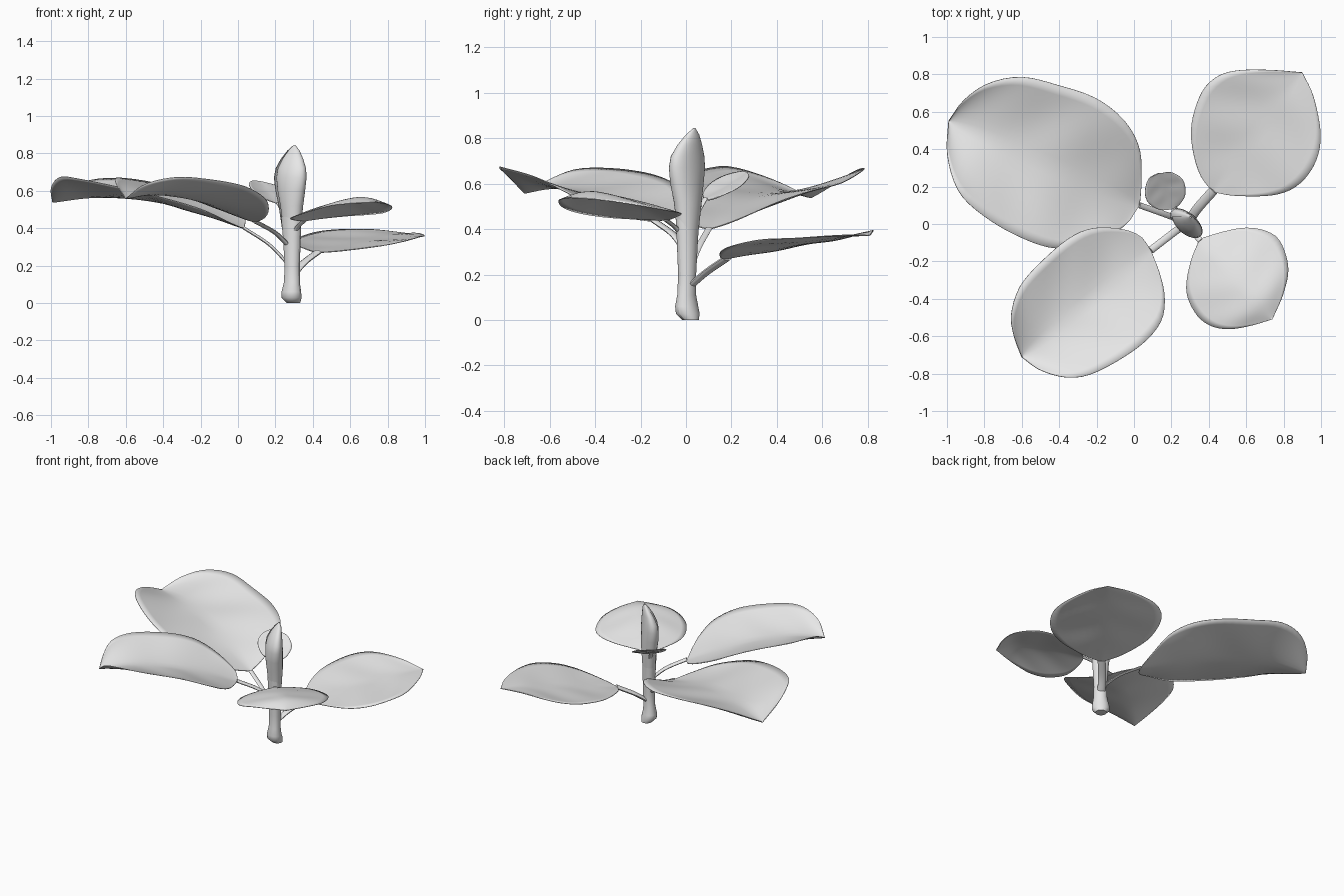
import bpy, math
from mathutils import Vector

if "Cube" in bpy.data.objects:
    bpy.data.objects.remove(bpy.data.objects["Cube"], do_unlink=True)

grey = bpy.data.materials.new("plain grey")
grey.use_nodes = True
grey.diffuse_color = (0.8, 0.8, 0.8, 1)
grey.node_tree.nodes["Principled BSDF"].inputs["Base Color"].default_value = (0.8, 0.8, 0.8, 1)


def add_mesh(name, verts, faces):
    mesh = bpy.data.meshes.new(name)
    mesh.from_pydata(verts, [], faces)
    mesh.materials.append(grey)
    ob = bpy.data.objects.new(name, mesh)
    bpy.context.collection.objects.link(ob)
    bpy.ops.object.select_all(action='DESELECT')
    bpy.context.view_layer.objects.active = ob
    ob.select_set(True)
    bpy.ops.object.shade_smooth_by_angle(angle=math.radians(50))
    return ob


def spline(points, t):
    """Catmull-Rom curve through the points, t from 0 to 1."""
    p = [Vector(q) for q in points]
    p = [2 * p[0] - p[1]] + p + [2 * p[-1] - p[-2]]
    n = len(p) - 3
    i = min(int(t * n), n - 1)
    u = t * n - i
    a, b, c, d = p[i:i + 4]
    return 0.5 * (2 * b + (c - a) * u + (2 * a - 5 * b + 4 * c - d) * u ** 2
                  + (3 * b - a - 3 * c + d) * u ** 3)


def even(points, count):
    """Resample a smooth curve at equal lengths."""
    fine = [spline(points, i / 200) for i in range(201)]
    run = [0]
    for a, b in zip(fine, fine[1:]):
        run.append(run[-1] + (b - a).length)
    out, k = [], 0
    for i in range(count + 1):
        goal = run[-1] * i / count
        while k < 199 and run[k + 1] < goal:
            k += 1
        f = min(1, (goal - run[k]) / (run[k + 1] - run[k]))
        out.append(fine[k].lerp(fine[k + 1], f))
    return out


def leaf(name, base, tip, left, right, rib):
    """Curved blade between two rims, bent along its midrib."""
    rows, half = 32, 8
    rim_l = even([base] + left + [tip], rows)
    rim_r = even([base] + right + [tip], rows)
    start, end = Vector(base), Vector(tip)
    axis = (end - start).to_2d()
    verts, faces = [], []
    for i in range(rows + 1):
        a, b = rim_l[i], rim_r[i]
        t = ((a + b) / 2 - start).to_2d().dot(axis) / axis.length_squared
        t = min(1, max(0, t))
        mid = start.lerp(end, t)
        mid.z = spline([(0, 0, z) for z in rib], t).z
        for j in range(-half, half + 1):
            v = abs(j) / half
            rim = a if j < 0 else b
            p = mid.lerp(rim, v)
            p.z = mid.z + (rim.z - mid.z) * v ** 1.5
            # Gentle ripples that fade out at the rib and rim
            p.z += (0.02 * axis.length * math.sin(t * 16 + v * 3) * v * (1 - v)
                    * math.sin(math.pi * t))
            verts.append(p)
    w = 2 * half + 1
    for i in range(rows):
        for j in range(w - 1):
            k = i * w + j
            faces.append((k, k + 1, k + w + 1, k + w))
    ob = add_mesh(name, verts, faces)
    # Make the upper side face up
    if sum(p.normal.z for p in ob.data.polygons) < 0:
        ob.data.flip_normals()
    solid = ob.modifiers.new("thickness", 'SOLIDIFY')
    solid.thickness = 0.004
    return ob


def petiole(name, points, width):
    """Leaf stalk, flatter than it is wide."""
    path = even(points, 10)
    verts, faces, n = [], [], 10
    for i, p in enumerate(path):
        d = (path[min(i + 1, 10)] - path[max(i - 1, 0)]).normalized()
        side = d.cross(Vector((0, 0, 1))).normalized()
        up = side.cross(d)
        for k in range(n):
            a = 2 * math.pi * k / n
            verts.append(p + side * math.cos(a) * width + up * math.sin(a) * width * 0.5)
    for i in range(10):
        for k in range(n):
            m = (k + 1) % n
            faces.append((i * n + k, i * n + m, i * n + n + m, i * n + n + k))
    faces += [tuple(range(n))[::-1], tuple(range(10 * n, 11 * n))]
    return add_mesh(name, verts, faces)


def column(name, rings, turns=1.0, inner=1.0):
    """Loft of ellipses (x, y, z, long, short); the long axis runs front right.
    More than one turn gives a rolled sheet that starts at the inner scale."""
    cols = round(28 * turns)
    verts, faces = [], []
    lx, sx = Vector((0.75, -0.66, 0)), Vector((0.66, 0.75, 0))
    for x, y, z, a, b in rings:
        for k in range(cols + 1):
            ang = 2 * math.pi * turns * k / cols
            grow = inner + (1 - inner) * min(1, k / (cols * 0.7))
            verts.append(Vector((x, y, z)) + lx * a * grow * math.cos(ang)
                         + sx * b * grow * math.sin(ang))
    w = cols + 1
    for i in range(len(rings) - 1):
        for k in range(cols):
            s = i * w + k
            faces.append((s, s + 1, s + w + 1, s + w))
    if turns == 1:
        faces += [tuple(range(cols))[::-1],
                  tuple(range((len(rings) - 1) * w, len(rings) * w - 1))]
    return add_mesh(name, verts, faces)


# Stem with a flared foot
column("stem", [(0.296, 0.02, 0.0, 0.036, 0.036), (0.287, 0.008, 0.028, 0.056, 0.05),
                (0.285, 0.003, 0.06, 0.057, 0.046), (0.288, 0.003, 0.11, 0.046, 0.038),
                (0.29, 0.005, 0.2, 0.042, 0.038), (0.288, 0.006, 0.35, 0.052, 0.042),
                (0.285, 0.007, 0.46, 0.062, 0.045)])

# Rolled young leaf on top: one sheet wound round itself
column("rolled_leaf", [
    (0.286, 0.007, 0.40, 0.056, 0.044), (0.283, 0.006, 0.52, 0.074, 0.054),
    (0.280, 0.002, 0.6, 0.094, 0.058), (0.280, 0.002, 0.67, 0.106, 0.057),
    (0.283, 0.005, 0.72, 0.1, 0.05), (0.289, 0.015, 0.77, 0.074, 0.037),
    (0.297, 0.028, 0.815, 0.04, 0.021), (0.302, 0.037, 0.845, 0.005, 0.004)],
    turns=1.6, inner=0.7)

# Leaf stalks
petiole("back_right_stalk", [(0.275, 0.01, 0.2), (0.17, 0.05, 0.31), (0.03, 0.10, 0.402)], 0.016)
petiole("front_right_stalk", [(0.275, 0.0, 0.3), (0.2, -0.055, 0.375), (0.09, -0.14, 0.437)], 0.02)
petiole("back_left_stalk", [(0.295, 0.02, 0.15), (0.345, 0.09, 0.21), (0.425, 0.18, 0.272)], 0.026)
petiole("front_left_stalk", [(0.295, -0.01, 0.34), (0.315, -0.04, 0.40), (0.355, -0.09, 0.442)], 0.016)
petiole("small_stalk", [(0.28, 0.02, 0.38), (0.255, 0.045, 0.46), (0.215, 0.085, 0.535)], 0.014)

# Leaf blades
leaf("back_right_leaf", (0.03, 0.10, 0.40), (-0.99, 0.55, 0.54),
     [(0.04, 0.22, 0.44), (0.03, 0.40, 0.52), (-0.05, 0.55, 0.57), (-0.2, 0.67, 0.60),
      (-0.4, 0.74, 0.635), (-0.6, 0.785, 0.668), (-0.78, 0.75, 0.66), (-0.91, 0.66, 0.61)],
     [(-0.05, -0.01, 0.435), (-0.2, -0.09, 0.505), (-0.42, -0.13, 0.57), (-0.65, -0.05, 0.625),
      (-0.85, 0.08, 0.665), (-0.95, 0.2, 0.675), (-0.998, 0.38, 0.62)],
     [0.40, 0.472, 0.53, 0.56, 0.565, 0.54])
leaf("front_right_leaf", (0.09, -0.14, 0.435), (-0.6, -0.71, 0.56),
     [(0.14, -0.27, 0.455), (0.165, -0.4, 0.5), (0.14, -0.53, 0.565), (0.02, -0.66, 0.63),
      (-0.2, -0.79, 0.668), (-0.35, -0.82, 0.672), (-0.5, -0.78, 0.635)],
     [(0.04, -0.07, 0.45), (-0.05, -0.03, 0.485), (-0.2, -0.02, 0.55), (-0.32, -0.06, 0.605),
      (-0.45, -0.16, 0.645), (-0.6, -0.32, 0.668), (-0.655, -0.48, 0.665), (-0.64, -0.6, 0.62)],
     [0.435, 0.495, 0.54, 0.57, 0.58, 0.56])
leaf("back_left_leaf", (0.42, 0.17, 0.27), (0.9, 0.81, 0.375),
     [(0.35, 0.27, 0.295), (0.31, 0.42, 0.32), (0.31, 0.55, 0.34), (0.36, 0.7, 0.365),
      (0.44, 0.785, 0.385), (0.55, 0.82, 0.395), (0.72, 0.823, 0.395)],
     [(0.55, 0.15, 0.28), (0.75, 0.155, 0.305), (0.88, 0.21, 0.33), (0.97, 0.33, 0.355),
      (0.998, 0.48, 0.362), (0.96, 0.68, 0.375)],
     [0.27, 0.295, 0.32, 0.345, 0.367, 0.375])
leaf("front_left_leaf", (0.35, -0.08, 0.44), (0.74, -0.51, 0.54),
     [(0.30, -0.21, 0.445), (0.28, -0.36, 0.455), (0.33, -0.48, 0.475), (0.41, -0.545, 0.5),
      (0.51, -0.562, 0.525), (0.62, -0.545, 0.535)],
     [(0.46, -0.045, 0.455), (0.59, -0.02, 0.468), (0.7, -0.035, 0.475), (0.78, -0.09, 0.485),
      (0.825, -0.23, 0.51), (0.80, -0.37, 0.53)],
     [0.44, 0.485, 0.522, 0.552, 0.567, 0.54])
leaf("small_leaf", (0.21, 0.08, 0.533), (0.13, 0.27, 0.65),
     [(0.14, 0.075, 0.56), (0.08, 0.11, 0.605), (0.06, 0.17, 0.638), (0.08, 0.24, 0.655)],
     [(0.245, 0.105, 0.53), (0.275, 0.16, 0.55), (0.262, 0.235, 0.588), (0.2, 0.275, 0.63)],
     [0.533, 0.56, 0.588, 0.618, 0.65])
